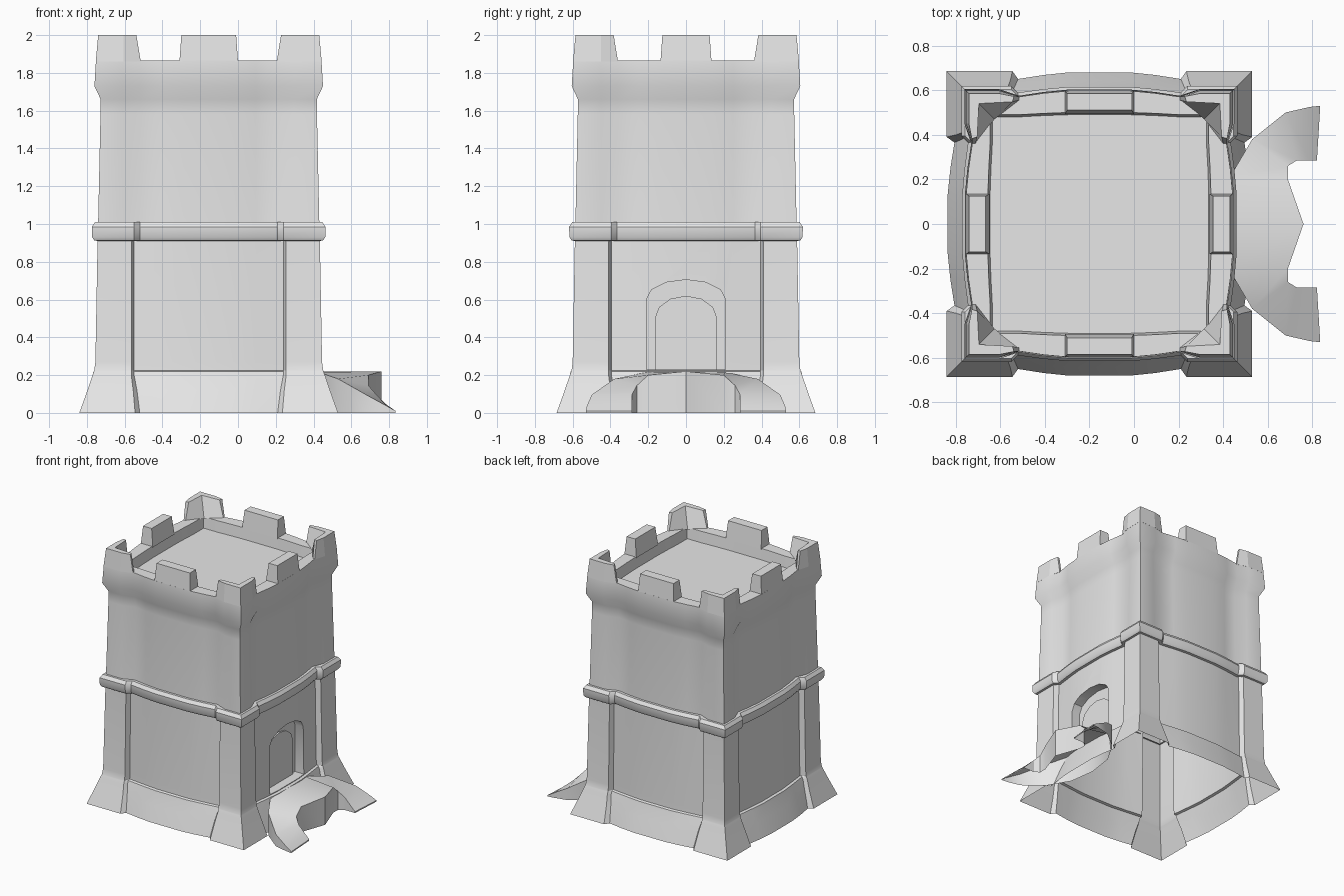
import bpy, bmesh, math
from mathutils import Vector, Matrix

if "Cube" in bpy.data.objects:
    bpy.data.objects.remove(bpy.data.objects["Cube"], do_unlink=True)

CX = -0.155  # tower axis in x

stone = bpy.data.materials.new("pale_stone")
stone.use_nodes = True
stone.diffuse_color = (0.8, 0.8, 0.8, 1)
stone.node_tree.nodes["Principled BSDF"].inputs["Base Color"].default_value = (0.8, 0.8, 0.8, 1)


def finish(name, bm, smooth=None):
    bmesh.ops.recalc_face_normals(bm, faces=bm.faces)
    me = bpy.data.meshes.new(name)
    bm.to_mesh(me)
    bm.free()
    ob = bpy.data.objects.new(name, me)
    bpy.context.collection.objects.link(ob)
    me.materials.append(stone)
    if smooth:
        shade(ob, smooth)
    return ob


def shade(ob, angle):
    bpy.ops.object.select_all(action='DESELECT')
    ob.select_set(True)
    bpy.context.view_layer.objects.active = ob
    bpy.ops.object.shade_smooth_by_angle(angle=math.radians(angle))


def section(z, p, e, k, w0, w1):
    """Square ring: corner pillars at half-width p, bowed walls from w0 to w1."""
    mid = w0 + (w1 - w0) * 0.6
    half = [(p, -p), (p, -e), (w0, -k), (mid, -0.25), (w1, -0.135)]
    side = half + [(x, -y) for x, y in reversed(half[1:])]
    ring = []
    for q in range(4):
        rot = Matrix.Rotation(q * math.pi / 2, 3, 'Z')
        ring += [rot @ Vector((x, y, z)) + Vector((CX, 0, 0)) for x, y in side]
    return ring


def loft(bm, rings, cap_start=False, cap_end=False):
    loops = [[bm.verts.new(v) for v in r] for r in rings]
    n = len(loops[0])
    for a, b in zip(loops, loops[1:]):
        for i in range(n):
            j = (i + 1) % n
            bm.faces.new((a[i], a[j], b[j], b[i]))
    if cap_start:
        bm.faces.new(loops[0][::-1])
    if cap_end:
        bm.faces.new(loops[-1])


# Tower shell: flared foot, recessed lower panels, flared parapet, sunken roof
LEVELS = [
    (0.0, 0.685, 0.39, 0.365, 0.65, 0.68),
    (0.12, 0.642, 0.40, 0.38, 0.615, 0.642),
    (0.20, 0.615, 0.41, 0.395, 0.588, 0.615),
    (0.22, 0.608, 0.41, 0.395, 0.58, 0.61),
    (0.225, 0.606, 0.41, 0.395, 0.562, 0.59),
    (0.27, 0.600, 0.41, 0.395, 0.56, 0.588),
    (0.93, 0.588, 0.41, 0.395, 0.55, 0.58),
    (0.98, 0.586, 0.45, 0.36, 0.55, 0.58),
    (1.58, 0.573, 0.45, 0.36, 0.54, 0.567),
    (1.66, 0.572, 0.45, 0.36, 0.545, 0.572),
    (1.73, 0.605, 0.45, 0.36, 0.575, 0.603),
    (1.865, 0.597, 0.45, 0.36, 0.57, 0.597),
    (1.865, 0.49, 0.40, 0.36, 0.49, 0.50),
    (1.78, 0.48, 0.40, 0.36, 0.48, 0.49),
]
bm = bmesh.new()
loft(bm, [section(*lv) for lv in LEVELS], True, True)
tower = finish("tower_shell", bm)


def arch(name, half, z0, spring, rise, x0, x1):
    """Round-headed block running from x0 to x1."""
    prof = [(-half, z0), (half, z0)]
    prof += [(half * math.cos(a), spring + rise * math.sin(a))
             for a in (i * math.pi / 6 for i in range(7))]
    bm = bmesh.new()
    loft(bm, [[(x, y, z) for y, z in prof] for x in (x0, x1)], True, True)
    return finish(name, bm)


# Cut the door recess, then open the underside
cutter = arch("door_cutter", 0.21, 0.23, 0.60, 0.105, 0.35, 0.7)
cutter.hide_render = True
mod = tower.modifiers.new("door_recess", 'BOOLEAN')
mod.operation = 'DIFFERENCE'
mod.solver = 'EXACT'
mod.object = cutter
bpy.ops.object.select_all(action='DESELECT')
tower.select_set(True)
bpy.context.view_layer.objects.active = tower
bpy.ops.object.modifier_apply(modifier=mod.name)
bpy.data.objects.remove(cutter, do_unlink=True)

bm = bmesh.new()
bm.from_mesh(tower.data)
under = [f for f in bm.faces if f.calc_center_median().z < 0.01 and abs(f.normal.z) > 0.9]
bmesh.ops.delete(bm, geom=under, context='FACES')
bm.to_mesh(tower.data)
bm.free()
shade(tower, 32)

# Door leaf
arch("door", 0.165, 0.22, 0.50, 0.12, 0.34, 0.362)

# String course around the middle
bm = bmesh.new()
BAND = [(0.91, 0.575), (0.912, 0.605), (0.93, 0.617), (0.985, 0.619), (1.01, 0.602), (1.01, 0.565)]
loft(bm, [section(z, p, 0.395, 0.365, p - 0.03, p - 0.004) for z, p in BAND])
finish("string_course", bm, 32)


# Battlements: one middle and one corner merlon per side
def merlon(name, base, top, z0, quarter):
    rot = Matrix.Rotation(quarter * math.pi / 2, 3, 'Z')
    bm = bmesh.new()
    loft(bm, [[rot @ Vector((x, y, z)) + Vector((CX, 0, 0)) for x, y in pts]
              for pts, z in ((base, z0), (top, 2.0))], True, True)
    finish(name, bm)


def rect(x0, x1, h):
    return [(x0, -h), (x1, -h), (x1, h), (x0, h)]


def mirrored(pts):
    """Complete a corner outline across its diagonal."""
    return pts + [(y, x) for x, y in reversed(pts[1:-1])]


corner_base = mirrored([(0.598, 0.598), (0.45, 0.598), (0.36, 0.571), (0.36, 0.555), (0.47, 0.47)])
corner_top = mirrored([(0.585, 0.585), (0.45, 0.585), (0.383, 0.572), (0.39, 0.548), (0.54, 0.54)])
for q, side in enumerate(("left", "back", "right", "front")):
    h = 0.135 if q % 2 == 0 else 0.155
    merlon("middle_merlon_" + side, rect(0.493, 0.597, h), rect(0.51, 0.585, h - 0.01), 1.86, q)
    merlon("corner_merlon_" + side, corner_base, corner_top, 1.86, q)

# Double ramp: landing at the door, curling down to both sides
RAMP = [  # outer point, inner point
    ((0.40, 0.0, 0.22), (0.76, 0.0, 0.22)),
    ((0.43, 0.21, 0.215), (0.69, 0.20, 0.20)),
    ((0.53, 0.38, 0.18), (0.69, 0.26, 0.145)),
    ((0.68, 0.50, 0.095), (0.73, 0.285, 0.10)),
    ((0.79, 0.525, 0.035), (0.785, 0.285, 0.045)),
    ((0.835, 0.53, 0.01), (0.82, 0.285, 0.01)),
]
bm = bmesh.new()
strips = [[(x, -y, z) for x, y, z in s] for s in reversed(RAMP[1:])] + [list(s) for s in RAMP]
rows = []
for o, i in strips:
    pts = [(o[0], o[1], 0.0), o, i, (i[0], i[1], 0.0)]
    rows.append([bm.verts.new(v) for v in pts])
for a, b in zip(rows, rows[1:]):
    for c in range(3):
        bm.faces.new((a[c], a[c + 1], b[c + 1], b[c]))
for row in (rows[0], rows[-1]):
    bm.faces.new(row)
finish("double_ramp", bm, 30)
